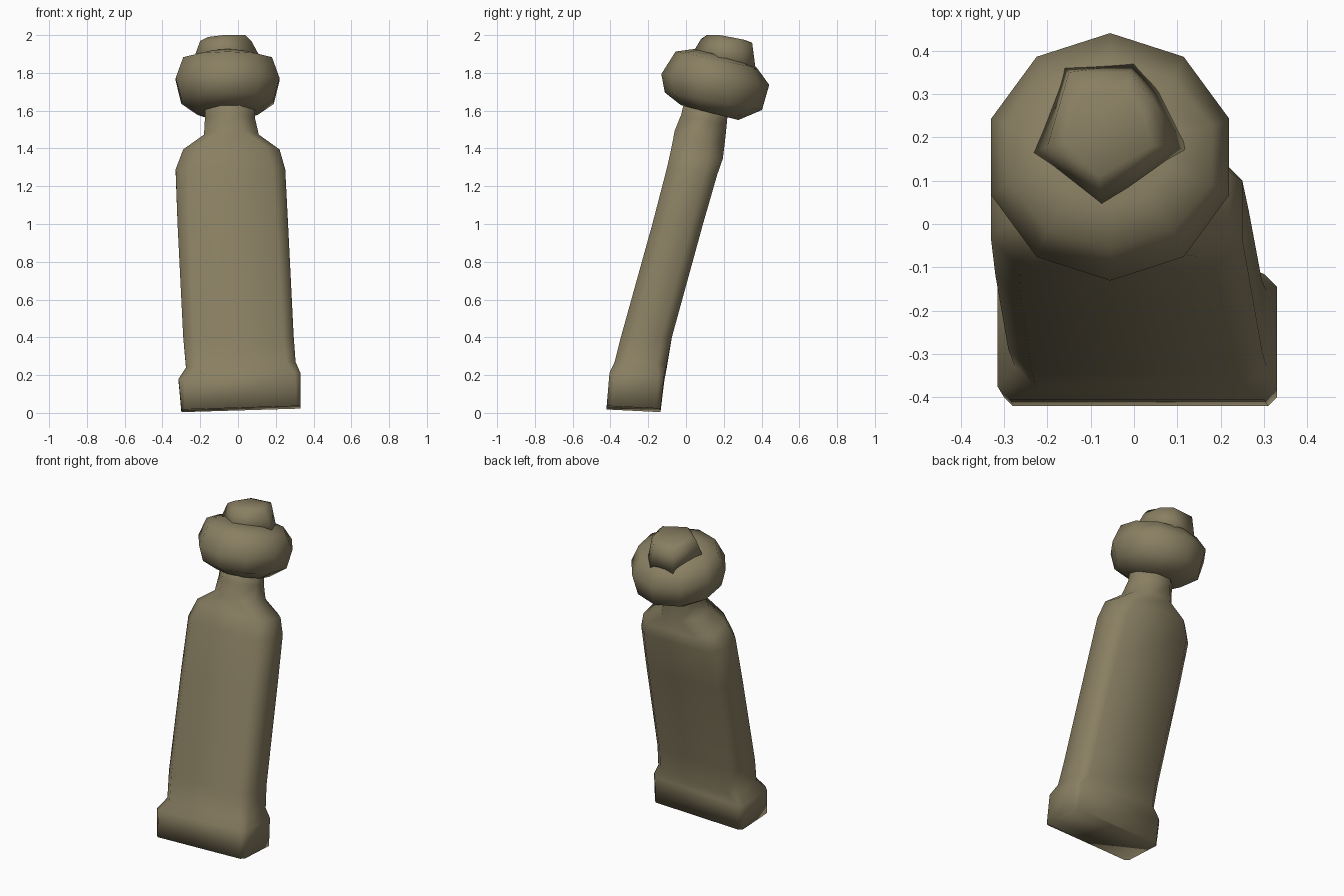
import bpy, bmesh, math

mat = bpy.data.materials.new("olive tan")
mat.diffuse_color = (0.25, 0.212, 0.122, 1)


def loft(name, rings):
    """Skin a stack of equal-sided rings and cap both ends."""
    bm = bmesh.new()
    loops = [[bm.verts.new(p) for p in ring] for ring in rings]
    n = len(loops[0])
    for a, b in zip(loops, loops[1:]):
        for i in range(n):
            j = (i + 1) % n
            bm.faces.new((a[i], a[j], b[j], b[i]))
    bm.faces.new(loops[0][::-1])
    bm.faces.new(loops[-1])
    bmesh.ops.recalc_face_normals(bm, faces=bm.faces)
    for f in bm.faces:
        f.smooth = True
    me = bpy.data.meshes.new(name)
    bm.to_mesh(me)
    bm.free()
    me.materials.append(mat)
    ob = bpy.data.objects.new(name, me)
    bpy.context.collection.objects.link(ob)
    return ob


def chamfered(z, x0, x1, y0, y1, c, tilt, roll=0):
    """Rectangle with cut corners, tipped by tilt along y."""
    pts = [(x0 + c, y0), (x1 - c, y0), (x1, y0 + c), (x1, y1 - c),
           (x1 - c, y1), (x0 + c, y1), (x0, y1 - c), (x0, y0 + c)]
    m = (y0 + y1) / 2
    return [(x, y, z + tilt * (y - m) + roll * x) for x, y in pts]


def oval(cy, z, rx, ry, tilt, n=10, cx=-0.055):
    ring = []
    for i in range(n):
        a = 2 * math.pi * (i + 0.5) / n
        y = ry * math.sin(a) * 1.05
        ring.append((cx + rx * math.cos(a) * 1.05, cy + y, z + tilt * y))
    return ring


# leaning slab body with foot, shoulders and neck
loft("body", [chamfered(*r) for r in [
    (0.02, -0.30, 0.33, -0.42, -0.135, 0.02, -0.05, 0.03),
    (0.19, -0.315, 0.33, -0.405, -0.115, 0.03, -0.05, 0.05),
    (0.25, -0.275, 0.305, -0.378, -0.103, 0.05, -0.05, 0.05),
    (0.40, -0.29, 0.295, -0.345, -0.075, 0.055, 0),
    (1.00, -0.32, 0.265, -0.178, 0.09, 0.06, 0),
    (1.28, -0.33, 0.25, -0.10, 0.165, 0.065, -0.15),
    (1.38, -0.29, 0.22, -0.075, 0.195, 0.075, -0.25),
    (1.46, -0.18, 0.11, -0.06, 0.205, 0.08, -0.25),
    (1.55, -0.175, 0.09, -0.025, 0.215, 0.08, -0.25),
    (1.66, -0.175, 0.09, 0.00, 0.225, 0.08, -0.25)]])

# tilted bulb on the neck
loft("head", [oval(*r) for r in [
    (0.125, 1.59, 0.16, 0.145, -0.26),
    (0.145, 1.65, 0.245, 0.245, -0.18),
    (0.155, 1.765, 0.275, 0.272, -0.10),
    (0.16, 1.87, 0.235, 0.205, -0.20),
    (0.17, 1.895, 0.13, 0.12, -0.25)]])

# faceted knob on top
loft("cap", [
    [(-0.16, 0.36, 1.81), (-0.24, 0.16, 1.86), (-0.07, 0.02, 1.88),
     (0.13, 0.17, 1.86), (0.06, 0.31, 1.82), (0.00, 0.37, 1.81)],
    [(-0.15, 0.35, 1.95), (-0.20, 0.18, 1.97), (-0.08, 0.08, 1.98),
     (0.07, 0.18, 1.97), (0.04, 0.29, 1.97), (-0.01, 0.35, 1.96)],
    [(-0.12, 0.30, 1.975), (-0.16, 0.19, 1.99), (-0.08, 0.11, 2.0),
     (0.04, 0.18, 2.0), (0.02, 0.26, 1.985), (-0.02, 0.31, 1.975)]])
